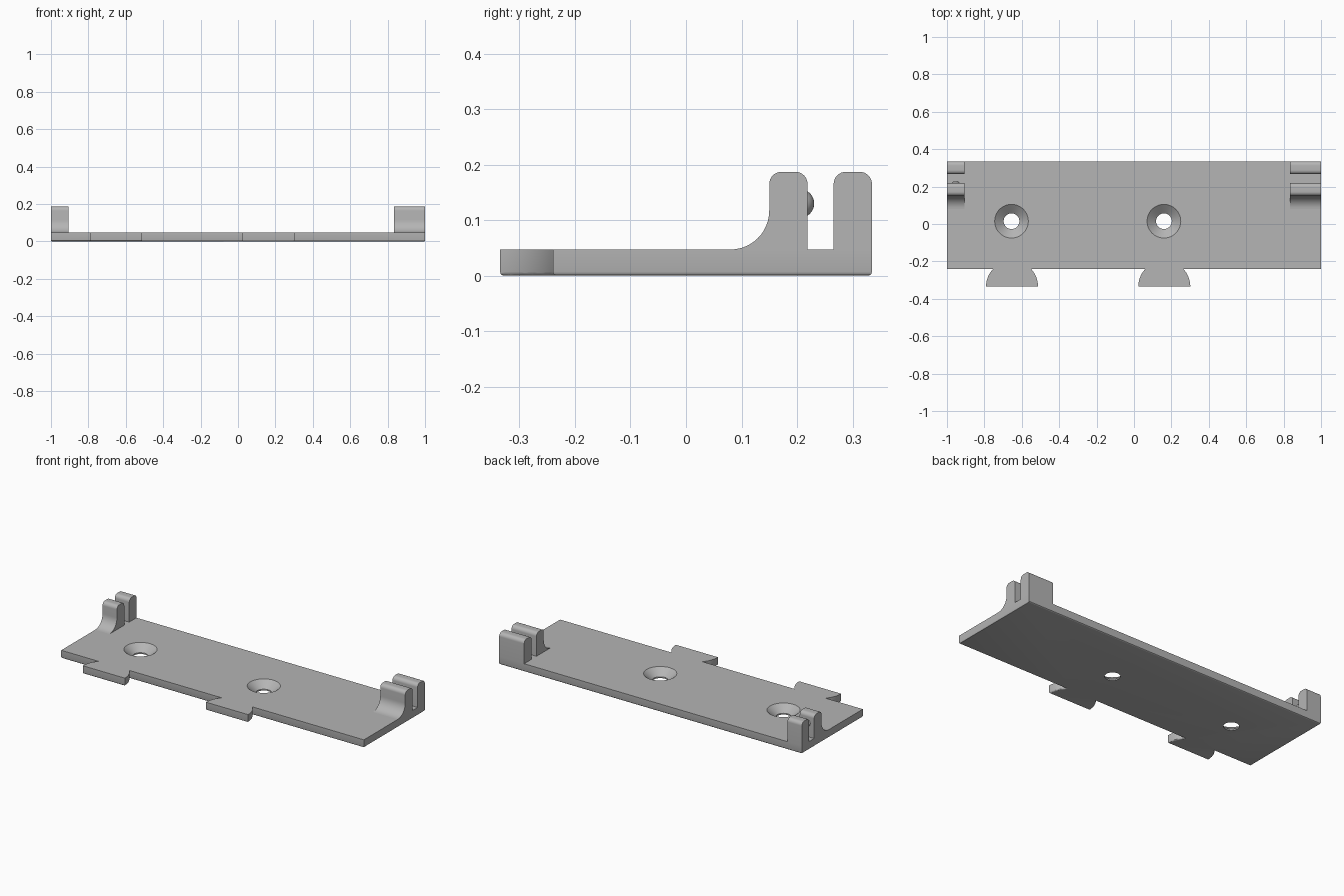
import bpy, bmesh
from math import sin, cos, pi, radians, asin

cube = bpy.data.objects.get("Cube")
if cube:
    bpy.data.objects.remove(cube, do_unlink=True)

grey = bpy.data.materials.new("plain grey")
grey.use_nodes = True
GREY = (0.46, 0.46, 0.46, 1)
grey.diffuse_color = GREY
grey.node_tree.nodes["Principled BSDF"].inputs["Base Color"].default_value = GREY

FRONT, BACK, TAB_FRONT = -0.24, 0.335, -0.335
TOP, POST_TOP = 0.047, 0.187
HOLES = (-0.655, 0.16)
TABS = (-0.652, 0.162)
TAB_R = 0.139


def arc(cx, cy, r, a0, a1, n=12):
    """Points on an arc, angles in degrees."""
    angles = [radians(a0 + (a1 - a0) * i / n) for i in range(n + 1)]
    return [(cx + r * cos(a), cy + r * sin(a)) for a in angles]


def finish(bm, name, smooth=True):
    bmesh.ops.recalc_face_normals(bm, faces=bm.faces)
    mesh = bpy.data.meshes.new(name)
    bm.to_mesh(mesh)
    bm.free()
    mesh.materials.append(grey)
    obj = bpy.data.objects.new(name, mesh)
    bpy.context.collection.objects.link(obj)
    if smooth:
        shade(obj)
    return obj


def shade(obj):
    bpy.ops.object.select_all(action="DESELECT")
    obj.select_set(True)
    bpy.context.view_layer.objects.active = obj
    bpy.ops.object.shade_smooth_by_angle(angle=radians(30))


def prism(points, offset):
    """Extrude a closed outline of 3D points along an offset."""
    bm = bmesh.new()
    face = bm.faces.new([bm.verts.new(p) for p in points])
    new = bmesh.ops.extrude_face_region(bm, geom=[face])["geom"]
    bmesh.ops.translate(bm, vec=offset, verts=[g for g in new if isinstance(g, bmesh.types.BMVert)])
    bmesh.ops.recalc_face_normals(bm, faces=bm.faces)
    return bm


# Base plate outline with two round-sided tabs on the front edge
neck = 180 / pi * asin((FRONT - TAB_FRONT) / TAB_R)
outline = [(-1, FRONT)]
for x in TABS:
    outline += arc(x, TAB_FRONT, TAB_R, 180 - neck, 180)
    outline += arc(x, TAB_FRONT, TAB_R, 0, neck)
outline += [(1, FRONT), (1, BACK), (-1, BACK)]
bm = prism([(x, y, 0) for x, y in outline], (0, 0, TOP))

# Softened lower rim
rim = [e for e in bm.edges if all(v.co.z < 0.001 for v in e.verts)]
bmesh.ops.bevel(bm, geom=rim, offset=0.007, segments=3, profile=0.5, affect="EDGES")
plate = finish(bm, "base_plate", smooth=False)

# Countersunk screw holes
for i, x in enumerate(HOLES):
    bm = bmesh.new()
    profile = [(0.042, -0.05), (0.042, 0.008), (0.09, TOP), (0.09, 0.1)]
    rings = [[bm.verts.new((x + px, 0.015 + py, z)) for px, py in arc(0, 0, r, 0, 360, 48)[:-1]]
             for r, z in profile]
    for a, b in zip(rings, rings[1:]):
        for k in range(48):
            j = (k + 1) % 48
            bm.faces.new((a[k], a[j], b[j], b[k]))
    bm.faces.new(rings[0])
    bm.faces.new(rings[-1])
    cutter = finish(bm, "hole_cutter", smooth=False)
    cut = plate.modifiers.new("screw_hole", "BOOLEAN")
    cut.object, cut.operation, cut.solver = cutter, "DIFFERENCE", "EXACT"
    bpy.context.view_layer.objects.active = plate
    bpy.ops.object.modifier_apply(modifier=cut.name)
    bpy.data.objects.remove(cutter, do_unlink=True)
shade(plate)

# Upright clip posts: a filleted front post and a plain rear post at each end
R = 0.022
FILLET = 0.07
front_profile = (arc(0.15 - FILLET, TOP + FILLET, FILLET, -90, 0)
                 + arc(0.15 + R, POST_TOP - R, R, 180, 90, 8)
                 + arc(0.219 - R, POST_TOP - R, R, 90, 0, 8) + [(0.219, TOP)])
rear_profile = ([(0.266, TOP)] + arc(0.266 + R, POST_TOP - R, R, 180, 90, 8)
                + arc(BACK - R, POST_TOP - R, R, 90, 0, 8) + [(BACK, TOP)])
for side, x0, x1 in (("right", -1, -0.905), ("left", 0.835, 1)):
    for part, prof in (("front", front_profile), ("rear", rear_profile)):
        finish(prism([(x0, y, z) for y, z in prof], (x1 - x0, 0, 0)), f"{side}_{part}_post")

# Small snap bump on the back of the right front post
bm = bmesh.new()
bmesh.ops.create_uvsphere(bm, u_segments=32, v_segments=16, radius=0.026)
bmesh.ops.translate(bm, vec=(-0.953, 0.205, 0.13), verts=bm.verts)
finish(bm, "snap_bump")
